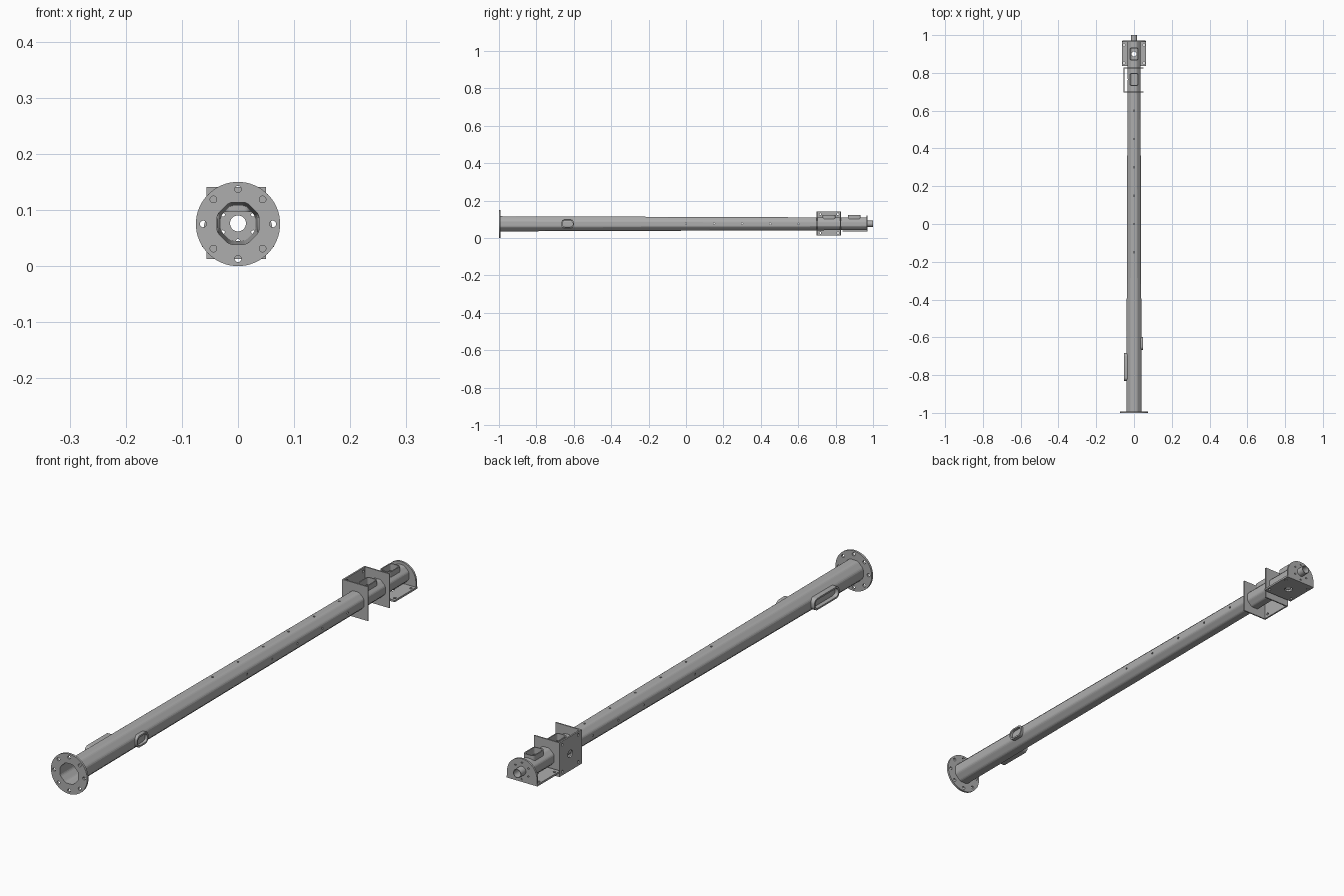
import bpy, bmesh, math
from mathutils import Matrix

old = bpy.data.objects.get("Cube")
if old:
    bpy.data.objects.remove(old, do_unlink=True)

ZC = 0.076          # height of the pole axis
TUBE_END = 0.968

steel = bpy.data.materials.new("steel_grey")
steel.use_nodes = True
GREY = (0.42, 0.42, 0.42, 1)
steel.diffuse_color = GREY
steel.node_tree.nodes["Principled BSDF"].inputs["Base Color"].default_value = GREY

# extrusion directions: outline (u, v) and depth w mapped to world axes
AXES = {
    "x": Matrix(((0, 0, 1), (1, 0, 0), (0, 1, 0))),
    "y": Matrix(((1, 0, 0), (0, 0, 1), (0, 1, 0))),
    "z": Matrix.Identity(3),
}


# ---- outlines ----
def rounded_poly(corners, arc, steps):
    """corners: list of (u, v, start_angle); an arc of given radius sits on each."""
    pts = []
    for u, v, a, span in corners:
        for i in range(steps + 1):
            t = a + span * i / steps
            pts.append((u + arc * math.cos(t), v + arc * math.sin(t)))
    return pts


def circle(u, v, r, n=32):
    return [(u + r * math.cos(math.tau * i / n), v + r * math.sin(math.tau * i / n)) for i in range(n)]


def rect(u0, u1, v0, v1):
    return [(u0, v0), (u1, v0), (u1, v1), (u0, v1)]


def round_rect(u, v, hu, hv, r):
    q = math.pi / 2
    signs = [(1, 1), (-1, 1), (-1, -1), (1, -1)]
    return rounded_poly([(u + s * (hu - r), v + t * (hv - r), k * q, q)
                         for k, (s, t) in enumerate(signs)], r, 6)


def octagon(r):
    arc, span = r * 0.45, math.pi / 4
    d = (r - arc) / math.cos(span / 2)
    return rounded_poly([(d * math.cos((k + 0.5) * span), ZC + d * math.sin((k + 0.5) * span),
                          k * span, span) for k in range(8)], arc, 3)


# ---- solids ----
def extrude(name, axis, loops, w0, w1, smooth=True):
    """Fill the loops (inner loops become holes) and extrude from w0 to w1."""
    curve = bpy.data.curves.new(name, "CURVE")
    curve.dimensions = "2D"
    curve.fill_mode = "BOTH"
    curve.extrude = (w1 - w0) / 2
    for loop in loops:
        sp = curve.splines.new("POLY")
        sp.points.add(len(loop) - 1)
        for p, (u, v) in zip(sp.points, loop):
            p.co = (u, v, 0, 1)
        sp.use_cyclic_u = True
    temp = bpy.data.objects.new(name + "_outline", curve)
    mesh = bpy.data.meshes.new_from_object(temp)
    bpy.data.objects.remove(temp)
    bm = bmesh.new()
    bm.from_mesh(mesh)
    bmesh.ops.remove_doubles(bm, verts=bm.verts, dist=1e-5)
    for v in bm.verts:
        v.co.z += (w0 + w1) / 2
        v.co = AXES[axis] @ v.co
    bmesh.ops.recalc_face_normals(bm, faces=bm.faces)
    bm.to_mesh(mesh)
    bm.free()
    mesh.materials.clear()
    mesh.materials.append(steel)
    mesh.name = name
    obj = bpy.data.objects.new(name, mesh)
    bpy.context.collection.objects.link(obj)
    if smooth:
        bpy.ops.object.select_all(action="DESELECT")
        obj.select_set(True)
        bpy.context.view_layer.objects.active = obj
        bpy.ops.object.shade_smooth_by_angle()
    else:
        mesh.polygons.foreach_set("use_smooth", [False] * len(mesh.polygons))
    return obj


def pole_radius(y):
    return 0.0405 - 0.0035 * (y + 1)


# ---- tapered hollow pole ----
R0 = 0.0405
pole = extrude("pole", "y", [octagon(R0), octagon(R0 - 0.003)], -1, TUBE_END, smooth=False)
shrink = pole_radius(TUBE_END) / R0
for v in pole.data.vertices:
    if v.co.y > 0:
        v.co.x *= shrink
        v.co.z = ZC + (v.co.z - ZC) * shrink

# openings cut through the pole wall
cutters = []


def cut(axis, loop, w0, w1):
    c = extrude("pole_cutter", axis, [loop], w0, w1, smooth=False)
    c.hide_render = True
    cutters.append(c)


NECKS = (0.765, 0.9)
for y in NECKS:
    cut("z", round_rect(0, y, 0.018, 0.03, 0.008), ZC + 0.01, 0.2)
cut("z", circle(0, 0.9, 0.013), 0, ZC)
cut("x", circle(0.765, ZC, 0.014), -0.1, 0)
cut("x", round_rect(-0.757, ZC, 0.068, 0.016, 0.014), -0.1, 0)
cut("x", round_rect(-0.633, ZC, 0.028, 0.016, 0.014), 0, 0.1)
for i in range(6):
    y = -0.15 + 0.15 * i
    cut("x", circle(y, ZC, 0.004, 12), -0.1, 0.1)
    cut("z", circle(0, y, 0.004, 12), ZC, 0.2)

bpy.context.view_layer.objects.active = pole
for c in cutters:
    mod = pole.modifiers.new("opening", "BOOLEAN")
    mod.operation = "DIFFERENCE"
    mod.solver = "EXACT"
    mod.object = c
    bpy.ops.object.modifier_apply(modifier=mod.name)
for c in cutters:
    bpy.data.objects.remove(c, do_unlink=True)

# ---- base flange with bolt holes ----
bolts = [circle(0.062 * math.cos(k * math.pi / 4), 0.075 + 0.062 * math.sin(k * math.pi / 4), 0.006, 16)
         for k in range(8)]
extrude("base_flange", "y", [circle(0, 0.075, 0.075, 64), octagon(0.039)] + bolts, -1, -0.992)

# ---- door frames on the pole sides ----
extrude("long_door_frame", "x", [round_rect(-0.757, ZC, 0.074, 0.022, 0.018),
                                 round_rect(-0.757, ZC, 0.068, 0.016, 0.014)], -0.054, -0.034)
extrude("small_door_frame", "x", [round_rect(-0.633, ZC, 0.034, 0.022, 0.018),
                                  round_rect(-0.633, ZC, 0.028, 0.016, 0.014)], 0.034, 0.048)

# ---- side mounting bracket ----
corner_holes = [circle(y, z, 0.005, 16) for y in (0.718, 0.812) for z in (0.027, 0.128)]
extrude("bracket_side_plate", "x", [rect(0.697, 0.829, 0.013, 0.141), circle(0.765, ZC, 0.014)]
        + corner_holes, -0.056, -0.05)
for name, y in (("bracket_front_plate", 0.697), ("bracket_back_plate", 0.824)):
    extrude(name, "y", [rect(-0.05, 0.05, 0.013, 0.141), octagon(pole_radius(y) - 0.001)], y, y + 0.005)

# ---- cable necks on top ----
for name, y in zip(("bracket_neck", "end_neck"), NECKS):
    extrude(name, "z", [round_rect(0, y, 0.022, 0.034, 0.011),
                        round_rect(0, y, 0.018, 0.03, 0.008)], 0.096, 0.122)

# ---- lower mounting plate ----
plate_holes = [circle(x, y, 0.005, 16) for x in (-0.053, 0.053) for y in (0.853, 0.948)]
extrude("lower_plate", "z", [rect(-0.064, 0.064, 0.836, 0.97), circle(0, 0.9, 0.015)]
        + plate_holes, 0.034, 0.041)

# ---- arched end plate and spigot ----
arch = [(-0.062, 0.034), (0.062, 0.034)]
arch += [(0.062 * math.cos(math.pi * i / 24), 0.06 + 0.061 * math.sin(math.pi * i / 24)) for i in range(25)]
screws = [circle(0.031 * math.cos(a), ZC + 0.031 * math.sin(a), 0.0035, 12)
          for a in (math.radians(30 + 60 * k) for k in range(6))]
extrude("end_plate", "y", [arch, circle(0, ZC, 0.0145)] + screws, 0.964, 0.971)
extrude("end_spigot", "y", [circle(0, ZC, 0.0165), circle(0, ZC, 0.0142)], 0.962, 1)
